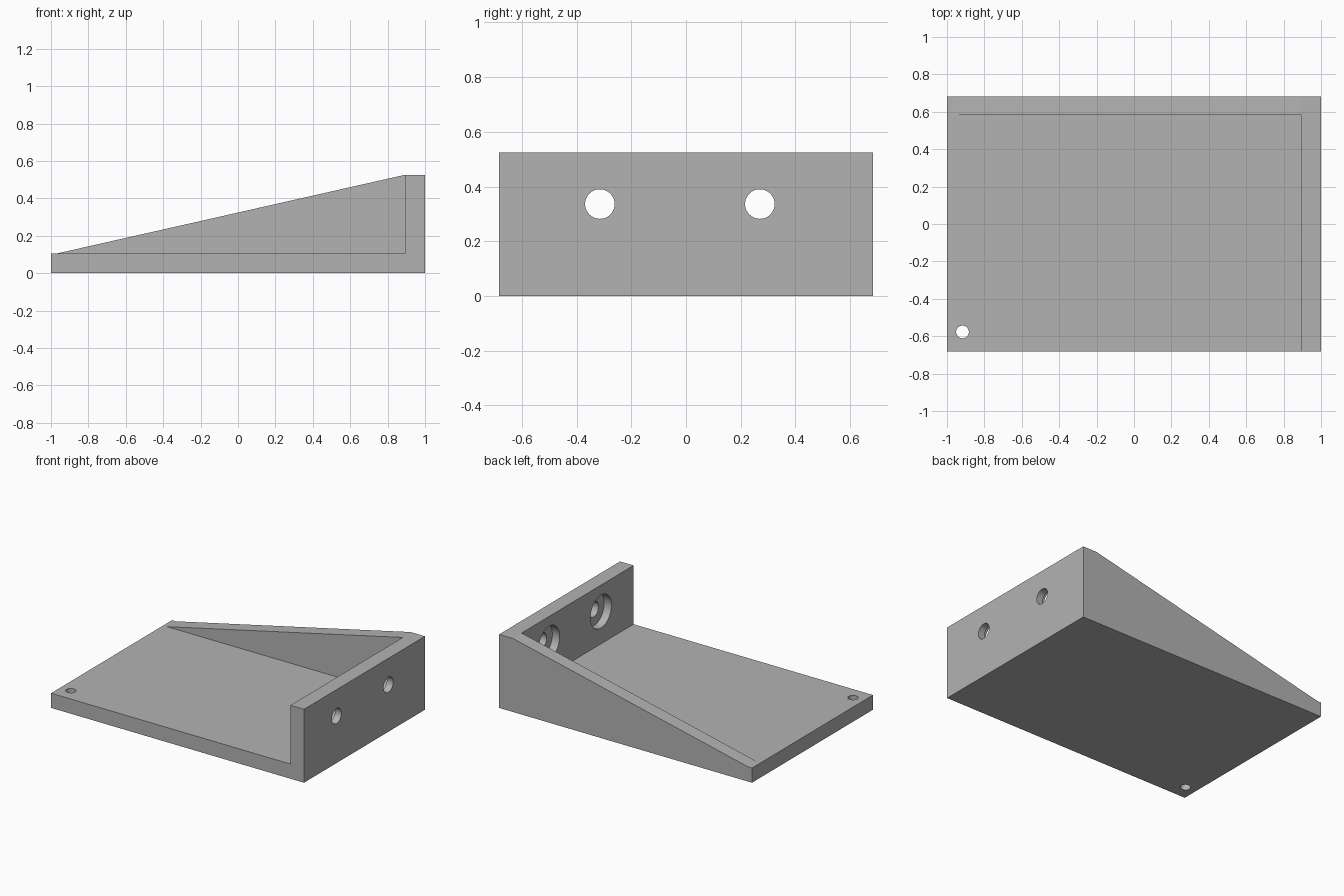
import bpy
import bmesh
from math import pi, radians
from mathutils import Matrix, Vector

cube = bpy.data.objects.get("Cube")
if cube:
    bpy.data.objects.remove(cube, do_unlink=True)

HALF_X, HALF_Y = 1.0, 0.683
FLOOR, TOP = 0.105, 0.525      # plate thickness and wall height
WALL_X, WALL_Y = 0.893, 0.583  # inner faces of the two walls

grey = bpy.data.materials.new("plain grey")
grey.use_nodes = True
colour = (0.45, 0.45, 0.45, 1)
grey.diffuse_color = colour
grey.node_tree.nodes["Principled BSDF"].inputs["Base Color"].default_value = colour


def add_object(name, bm):
    bmesh.ops.recalc_face_normals(bm, faces=bm.faces)
    mesh = bpy.data.meshes.new(name)
    bm.to_mesh(mesh)
    bm.free()
    mesh.materials.append(grey)
    obj = bpy.data.objects.new(name, mesh)
    bpy.context.collection.objects.link(obj)
    return obj


def prism(name, profile, y0, y1):
    """Extrude an x-z profile from y0 to y1."""
    bm = bmesh.new()
    face = bm.faces.new([bm.verts.new((x, y0, z)) for x, z in profile])
    out = bmesh.ops.extrude_face_region(bm, geom=[face])
    verts = [v for v in out["geom"] if isinstance(v, bmesh.types.BMVert)]
    bmesh.ops.translate(bm, verts=verts, vec=(0, y1 - y0, 0))
    return add_object(name, bm)


def cylinder(name, start, end, radius):
    start, end = Vector(start), Vector(end)
    axis = end - start
    turn = Matrix.Rotation(pi / 2, 4, "Y") if abs(axis.x) > 0 else Matrix()
    bm = bmesh.new()
    bmesh.ops.create_cone(bm, cap_ends=True, segments=48, radius1=radius,
                          radius2=radius, depth=axis.length,
                          matrix=Matrix.Translation((start + end) / 2) @ turn)
    return add_object(name, bm)


def cut(target, cutter):
    """Subtract the cutter, then discard it."""
    cutter.hide_render = True
    mod = target.modifiers.new("cut", "BOOLEAN")
    mod.operation, mod.solver, mod.object = "DIFFERENCE", "EXACT", cutter
    bpy.context.view_layer.objects.active = target
    bpy.ops.object.modifier_apply(modifier=mod.name)
    bpy.data.objects.remove(cutter, do_unlink=True)


# Solid wedge: the side profile of the sloping back wall
bracket = prism("wedge_bracket",
                [(-HALF_X, 0), (HALF_X, 0), (HALF_X, TOP), (WALL_X - 0.005, TOP),
                 (-0.97, FLOOR), (-HALF_X, FLOOR)], -HALF_Y, HALF_Y)

# Pocket that leaves the plate, the end wall and the back wall
cut(bracket, prism("pocket_cutter",
                   [(-1.2, FLOOR), (WALL_X, FLOOR), (WALL_X, 0.8), (-1.2, 0.8)],
                   -0.9, WALL_Y))

# Two screw holes in the end wall, counterbored from the inside
for y in (-0.315, 0.27):
    z = 0.336
    cut(bracket, cylinder("screw_hole_cutter", (0.8, y, z), (1.1, y, z), 0.054))
    cut(bracket, cylinder("counterbore_cutter", (0.8, y, z), (0.95, y, z), 0.118))

# Small hole through the corner of the plate
cut(bracket, cylinder("corner_hole_cutter", (-0.917, -0.577, -0.1),
                      (-0.917, -0.577, 0.3), 0.034))

# Round hole walls, crisp edges elsewhere
bpy.ops.object.select_all(action="DESELECT")
bracket.select_set(True)
bpy.context.view_layer.objects.active = bracket
bpy.ops.object.shade_smooth_by_angle(angle=radians(10))
